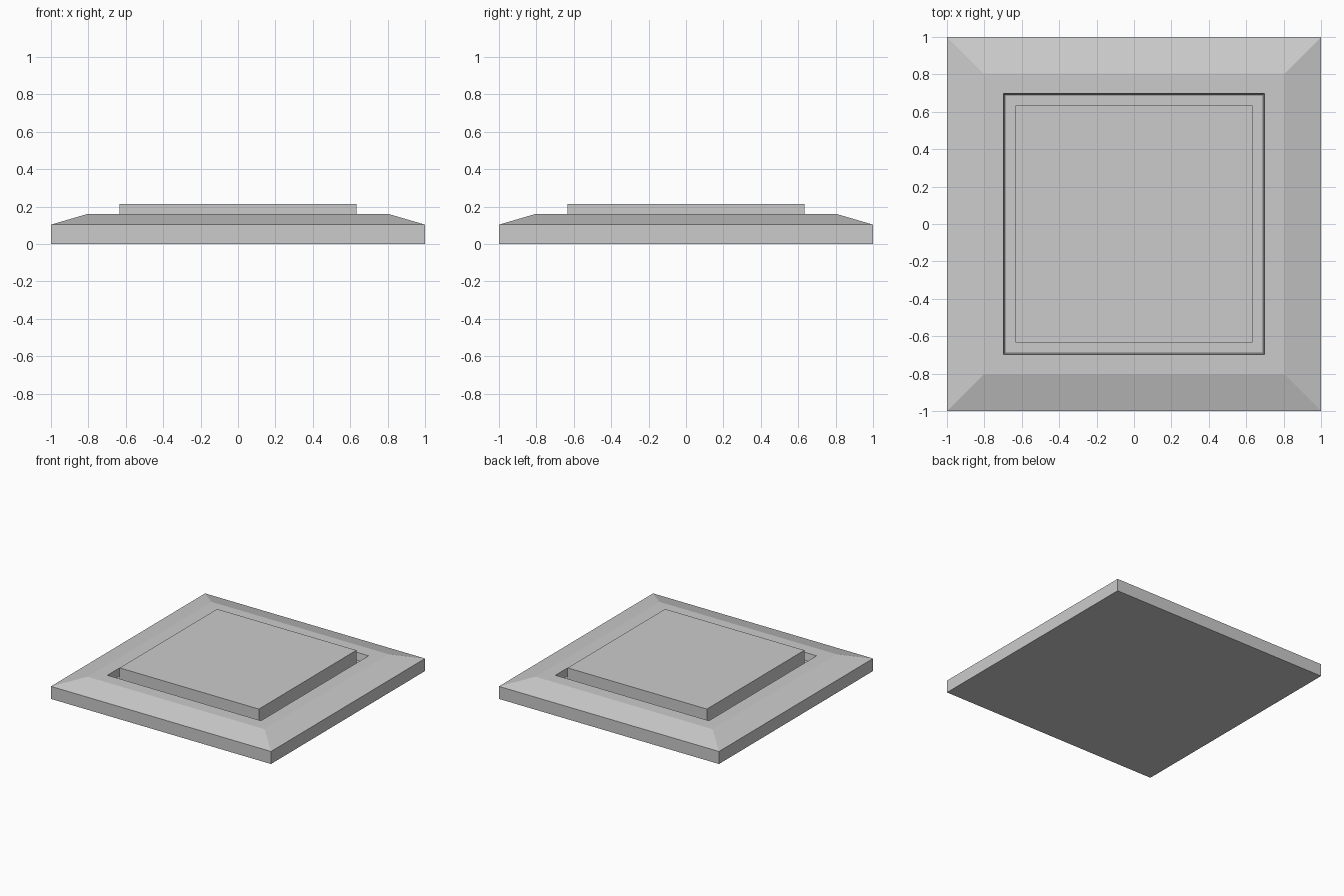
import bpy
import bmesh

cube = bpy.data.objects.get("Cube")
if cube:
    bpy.data.objects.remove(cube, do_unlink=True)

# Single plain grey for the whole model
grey = bpy.data.materials.new("light grey")
grey.use_nodes = True
colour = (0.6, 0.6, 0.6, 1.0)
grey.diffuse_color = colour
grey.node_tree.nodes["Principled BSDF"].inputs["Base Color"].default_value = colour


def square_loft(name, profile):
    """Closed solid through square rings given as (half width, height)."""
    bm = bmesh.new()
    rings = [[bm.verts.new((sx * r, sy * r, z))
              for sx, sy in ((-1, -1), (1, -1), (1, 1), (-1, 1))]
             for r, z in profile]
    for low, high in zip(rings, rings[1:]):
        for i in range(4):
            j = (i + 1) % 4
            bm.faces.new((low[i], low[j], high[j], high[i]))
    bm.faces.new(rings[0][::-1])
    bm.faces.new(rings[-1])
    bmesh.ops.recalc_face_normals(bm, faces=bm.faces)
    mesh = bpy.data.meshes.new(name)
    bm.to_mesh(mesh)
    bm.free()
    mesh.materials.append(grey)
    obj = bpy.data.objects.new(name, mesh)
    bpy.context.collection.objects.link(obj)
    return obj


floor = 0.1

# Base plate: straight sides, sloped border, flat rim, slightly tapered recess
square_loft("base_plate", [(1, 0), (1, 0.103), (0.805, 0.16),
                           (0.698, 0.16), (0.69, floor)])

# Raised pad standing in the recess
square_loft("raised_pad", [(0.633, floor), (0.633, 0.213)])
